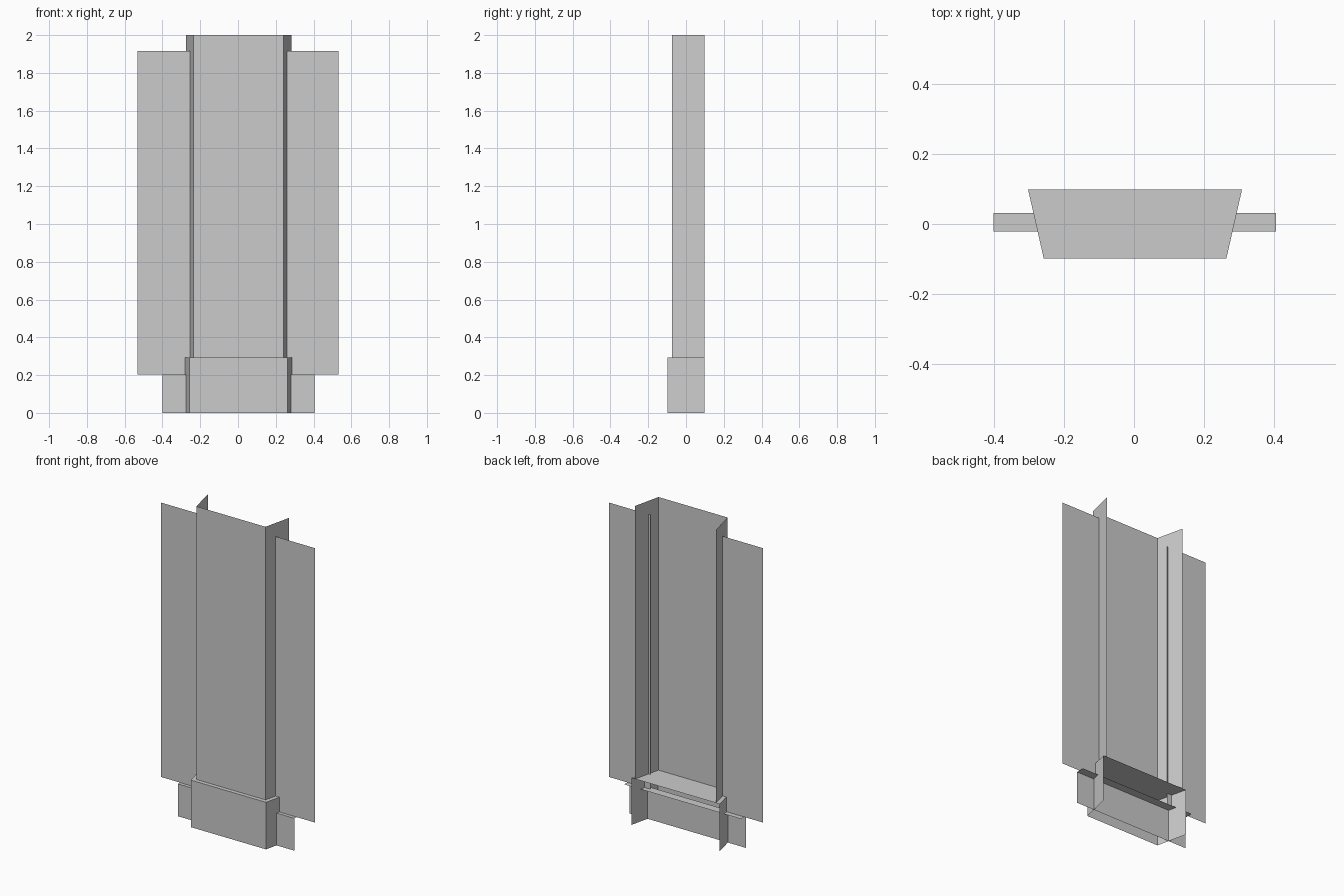
import bpy

if "Cube" in bpy.data.objects:
    bpy.data.objects.remove(bpy.data.objects["Cube"])


def sheet(name, faces, shift=0.0):
    """Object made from separate flat polygons, welded where they share corners."""
    verts, polys = [], []
    for face in faces:
        poly = []
        for x, y, z in face:
            co = (x + shift, y, z)
            if co not in verts:
                verts.append(co)
            poly.append(verts.index(co))
        polys.append(poly)
    mesh = bpy.data.meshes.new(name)
    mesh.from_pydata(verts, [], polys)
    mesh.update()
    obj = bpy.data.objects.new(name, mesh)
    bpy.context.collection.objects.link(obj)
    return obj


def walls(profile, z0, z1):
    """Upright quads along an open plan profile (left to right faces the front)."""
    return [[(*a, z0), (*b, z0), (*b, z1), (*a, z1)]
            for a, b in zip(profile, profile[1:])]


def splayed(front_x, front_y, back_x, back_y):
    return [(-back_x, back_y), (-front_x, front_y),
            (front_x, front_y), (back_x, back_y)]


BASE_TOP, SKIRT_TOP, PANEL_TOP, TOP = 0.294, 0.202, 1.916, 2.0
PANEL_Y = 0.0
SHIFT = 0.003  # pilaster sits a hair right of the panels' centre

# Tall open-backed pilaster shaft
sheet("pilaster_shaft",
      walls(splayed(0.239, -0.074, 0.279, 0.099), BASE_TOP, TOP), SHIFT)

# Plinth: three walls and a flat cap, open at back and bottom
plan = splayed(0.26, -0.099, 0.305, 0.099)
cap = [(x, y, BASE_TOP) for x, y in plan]
sheet("plinth", walls(plan, 0.0, BASE_TOP) + [cap], SHIFT)

# Skirting board running through behind the plinth, with its top ledge
W, FY, BY = 0.403, -0.021, 0.032
ledge = [(-W, FY, SKIRT_TOP), (W, FY, SKIRT_TOP),
         (W, BY, SKIRT_TOP), (-W, BY, SKIRT_TOP)]
sheet("skirting", walls([(-W, FY), (W, FY)], 0.0, SKIRT_TOP) + [ledge], 0.002)

# Thin wall panels either side, just poking through the shaft walls
for side, x0, x1 in (("left", -0.532, -0.244), ("right", 0.247, 0.532)):
    sheet("wall_panel_" + side,
          walls([(x0, PANEL_Y), (x1, PANEL_Y)], SKIRT_TOP, PANEL_TOP))
